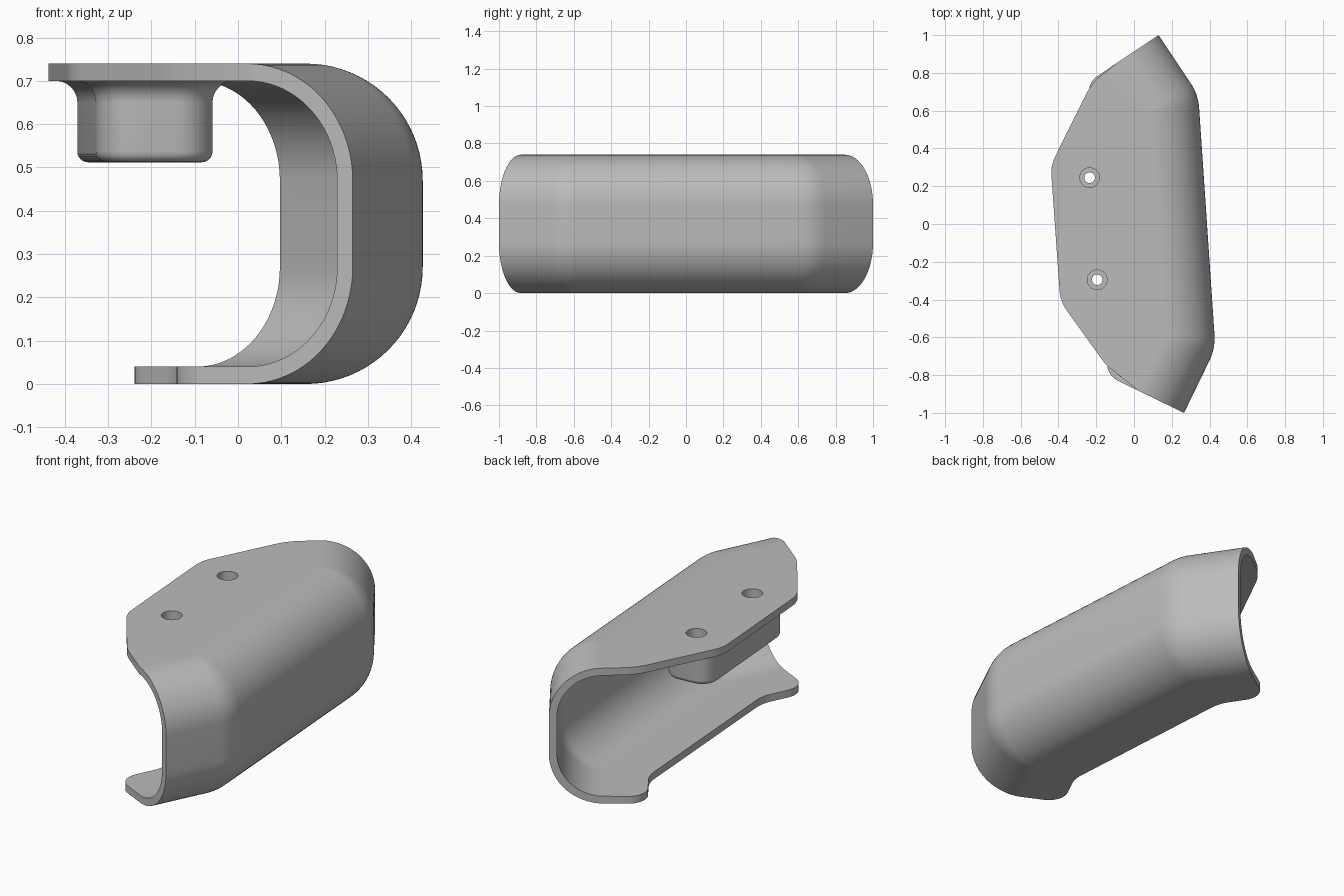
import bpy, bmesh, math
from mathutils import Vector, Matrix

R = 0.27        # outer edge radius of the channel
H = 0.74        # overall height
T = 0.04        # wall thickness
W = 0.49        # width of the lower flange

old = bpy.data.objects.get("Cube")
if old:
    bpy.data.objects.remove(old, do_unlink=True)

grey = bpy.data.materials.new("plain_grey")
grey.use_nodes = True
grey.diffuse_color = (0.5, 0.5, 0.5, 1)
grey.node_tree.nodes["Principled BSDF"].inputs["Base Color"].default_value = (0.5, 0.5, 0.5, 1)


def make_object(name, bm):
    mesh = bpy.data.meshes.new(name)
    bm.to_mesh(mesh)
    bm.free()
    mesh.materials.append(grey)
    ob = bpy.data.objects.new(name, mesh)
    bpy.context.collection.objects.link(ob)
    return ob


def activate(ob):
    bpy.ops.object.select_all(action='DESELECT')
    ob.select_set(True)
    bpy.context.view_layer.objects.active = ob


def rounded(points, radii, steps=10):
    """Open polyline with its inner corners turned into arcs."""
    out = [points[0]]
    for a, p, b, r in zip(points, points[1:], points[2:], radii):
        d1, d2 = (a - p).normalized(), (b - p).normalized()
        half = d1.angle(d2) / 2
        centre = p + (d1 + d2).normalized() * r / math.sin(half)
        start = p + d1 * r / math.tan(half) - centre
        end = p + d2 * r / math.tan(half) - centre
        sweep = start.angle_signed(end)
        for i in range(steps + 1):
            out.append(centre + Matrix.Rotation(-sweep * i / steps, 2) @ start)
    return out + [points[-1]]


# Bent path of the outer wall, seen from above
path = [Vector(p) for p in ((0.13, 1.0), (0.34, 0.686), (0.431, -0.658), (0.265, -1.0))]
dirs = [(b - a).normalized() for a, b in zip(path, path[1:])]
inward = [Vector((d.y, -d.x)) for d in dirs]


def miter(i, u):
    n = (inward[i - 1] + inward[i]).normalized()
    return path[i] + n * u / n.dot(inward[i])


# Stations: (centre of the edge rounding, inward direction)
stations = [(path[0] + inward[0] * R, inward[0])]
for i in (1, 2):
    for k in range(13):
        n = inward[i - 1].lerp(inward[i], k / 12).normalized()
        stations.append((miter(i, R), n))
stations.append((path[3] + inward[2] * R, inward[2]))

# Channel section: (distance from rounding centre, height)
arc = [(R * math.sin(math.pi / 2 * k / 20), R - R * math.cos(math.pi / 2 * k / 20)) for k in range(21)]
section = arc + [(o, H - z) for o, z in reversed(arc)]

bm = bmesh.new()
cache = {}


def vert(p, z):
    key = (round(p.x, 5), round(p.y, 5), round(z, 5))
    if key not in cache:
        cache[key] = bm.verts.new((p.x, p.y, z))
    return cache[key]


def face(verts):
    verts = list(dict.fromkeys(verts))
    return bm.faces.new(verts) if len(verts) > 2 else None


# Curved wall
for (c1, n1), (c2, n2) in zip(stations, stations[1:]):
    for (o1, z1), (o2, z2) in zip(section, section[1:]):
        face([vert(c1 - n1 * o1, z1), vert(c2 - n2 * o1, z1),
              vert(c2 - n2 * o2, z2), vert(c1 - n1 * o2, z2)])

# Upper plate and lower flange outlines
seam = [c for c, n in stations]
start, end = seam[0], seam[-1]
plate = [start] + [Vector(p) for p in ((-0.225, 0.745), (-0.441, 0.31), (-0.39, -0.41), (-0.15, -0.745))] + [end]
flange = [start, path[0] + inward[0] * W, miter(1, W), miter(2, W), path[3] + inward[2] * W, end]
back = list(reversed(seam))
top = face([vert(p, H) for p in rounded(plate, (0.3, 0.2, 0.2, 0.3)) + back])
face([vert(p, 0) for p in rounded(flange, (0.1, 0.2, 0.2, 0.1)) + back])
bmesh.ops.recalc_face_normals(bm, faces=bm.faces[:])
top.normal_update()
if top.normal.z < 0:
    bmesh.ops.reverse_faces(bm, faces=bm.faces[:])
channel = make_object("bent_channel", bm)
solid = channel.modifiers.new("thickness", 'SOLIDIFY')
solid.thickness = T
solid.offset = -1
solid.use_even_offset = True

# Mounting block under the plate, flared where it meets it
holes = [Vector((-0.235, 0.245)), Vector((-0.195, -0.295))]
middle = (holes[0] + holes[1]) / 2
along = (holes[0] - holes[1]).normalized()
across = Vector((along.y, -along.x))


def block_ring(bm, grow, z):
    ring = []
    r = 0.09 + grow
    for q, (sx, sy) in enumerate(((1, 1), (-1, 1), (-1, -1), (1, -1))):
        for k in range(11):
            a = math.pi / 2 * (q + k / 10)
            p = middle + across * (sx * 0.045 + r * math.cos(a)) + along * (sy * 0.29 + r * math.sin(a))
            ring.append(bm.verts.new((p.x, p.y, z)))
    return ring


bm = bmesh.new()
levels = [(0.025 * (math.sin(a) - 1), 0.512 + 0.025 * (1 - math.cos(a)))
          for a in (math.pi / 2 * k / 6 for k in range(7))]
levels += [(0.05 * (1 - math.cos(a)), 0.65 + 0.05 * math.sin(a))
           for a in (math.pi / 2 * k / 8 for k in range(9))]
levels.append((0.05, 0.715))
rings = [block_ring(bm, g, z) for g, z in levels]
for lo, hi in zip(rings, rings[1:]):
    for k in range(len(lo)):
        j = (k + 1) % len(lo)
        bm.faces.new((lo[k], lo[j], hi[j], hi[k]))
bm.faces.new(list(reversed(rings[0])))
bm.faces.new(rings[-1])
block = make_object("mounting_block", bm)

# Stepped drill shapes for the two screw holes
bm = bmesh.new()
for h in holes:
    loops = []
    for r, z in ((0.028, 0.4), (0.028, 0.63), (0.052, 0.63), (0.052, 0.85)):
        loops.append([bm.verts.new((h.x + r * math.cos(math.tau * k / 32),
                                    h.y + r * math.sin(math.tau * k / 32), z)) for k in range(32)])
    for lo, hi in zip(loops, loops[1:]):
        for k in range(32):
            j = (k + 1) % 32
            bm.faces.new((lo[k], lo[j], hi[j], hi[k]))
    bm.faces.new(list(reversed(loops[0])))
    bm.faces.new(loops[-1])
drill = make_object("hole_cutter", bm)
drill.hide_render = True

for ob in (channel, block):
    cut = ob.modifiers.new("screw_holes", 'BOOLEAN')
    cut.operation = 'DIFFERENCE'
    cut.solver = 'EXACT'
    cut.object = drill
    activate(ob)
    for name in [m.name for m in ob.modifiers]:
        bpy.ops.object.modifier_apply(modifier=name)
    bpy.ops.object.shade_smooth_by_angle(angle=math.radians(30))
bpy.data.objects.remove(drill, do_unlink=True)
